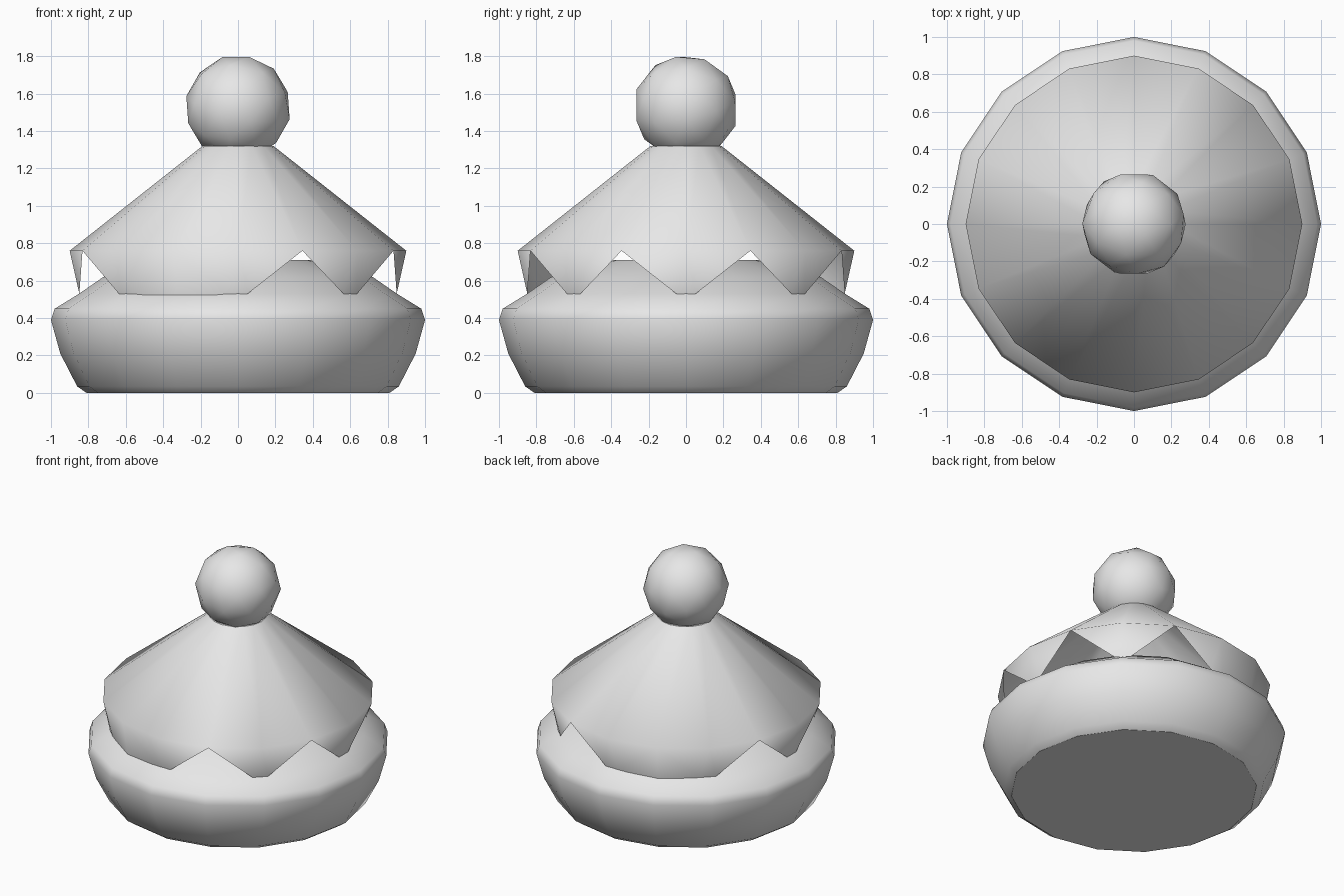
import bpy, bmesh
from math import sin, cos, radians
from mathutils import Euler

cube = bpy.data.objects.get("Cube")
if cube:
    bpy.data.objects.remove(cube, do_unlink=True)

grey = bpy.data.materials.new("plain grey")
grey.use_nodes = True
GREY = (0.8, 0.8, 0.8, 1)
grey.diffuse_color = GREY
grey.node_tree.nodes["Principled BSDF"].inputs["Base Color"].default_value = GREY

SIDES = 16
STEP = 360 / SIDES


def point(bm, radius, degrees, z):
    a = radians(degrees)
    return bm.verts.new((radius * cos(a), radius * sin(a), z))


def ring(bm, radius, z):
    return [point(bm, radius, i * STEP, z) for i in range(SIDES)]


def bridge(bm, low, high):
    for i in range(SIDES):
        j = (i + 1) % SIDES
        bm.faces.new((low[i], low[j], high[j], high[i]))


def finish(bm, name):
    for f in bm.faces:
        f.smooth = abs(f.normal.z) < 0.999
    mesh = bpy.data.meshes.new(name)
    bm.to_mesh(mesh)
    bm.free()
    mesh.materials.append(grey)
    obj = bpy.data.objects.new(name, mesh)
    bpy.context.collection.objects.link(obj)
    return obj


# Rounded base with a flat underside and domed top
bm = bmesh.new()
profile = [(0.81, 0), (0.86, 0.035), (0.95, 0.21), (1, 0.39),
           (0.98, 0.45), (0.85, 0.53), (0.72, 0.62), (0.4, 0.71)]
rings = [ring(bm, r, z) for r, z in profile]
for low, high in zip(rings, rings[1:]):
    bridge(bm, low, high)
bm.faces.new(rings[0][::-1])
bm.faces.new(rings[-1])
bm.normal_update()
finish(bm, "base")

# Conical topping with a zigzag skirt; two gaps between teeth are filled
bm = bmesh.new()
rim = ring(bm, 0.9, 0.76)
top = ring(bm, 0.19, 1.32)
bridge(bm, rim, top)
bm.faces.new(top)
tips = {}
for i in range(0, SIDES, 2):
    a, b = (point(bm, 0.85, i * STEP + s * 3.5, 0.53) for s in (-1, 1))
    tips[i] = (a, b)
    before, after = rim[i - 1], rim[(i + 1) % SIDES]
    bm.faces.new((before, a, rim[i]))
    bm.faces.new((rim[i], a, b))
    bm.faces.new((rim[i], b, after))
for i in (5, 11):
    low = point(bm, 0.86, i * STEP, 0.505)
    left, right = tips[i - 1][1], tips[i + 1][0]
    bm.faces.new((rim[i], left, low))
    bm.faces.new((rim[i], low, right))
bm.normal_update()
finish(bm, "topping")

# Round ball on top
bm = bmesh.new()
bmesh.ops.create_icosphere(bm, subdivisions=2, radius=0.283)
bmesh.ops.rotate(bm, verts=bm.verts, matrix=Euler((0.25, 0.15, 0.3)).to_matrix())
bmesh.ops.translate(bm, verts=bm.verts, vec=(0, 0, 1.525))
bm.normal_update()
finish(bm, "ball")
